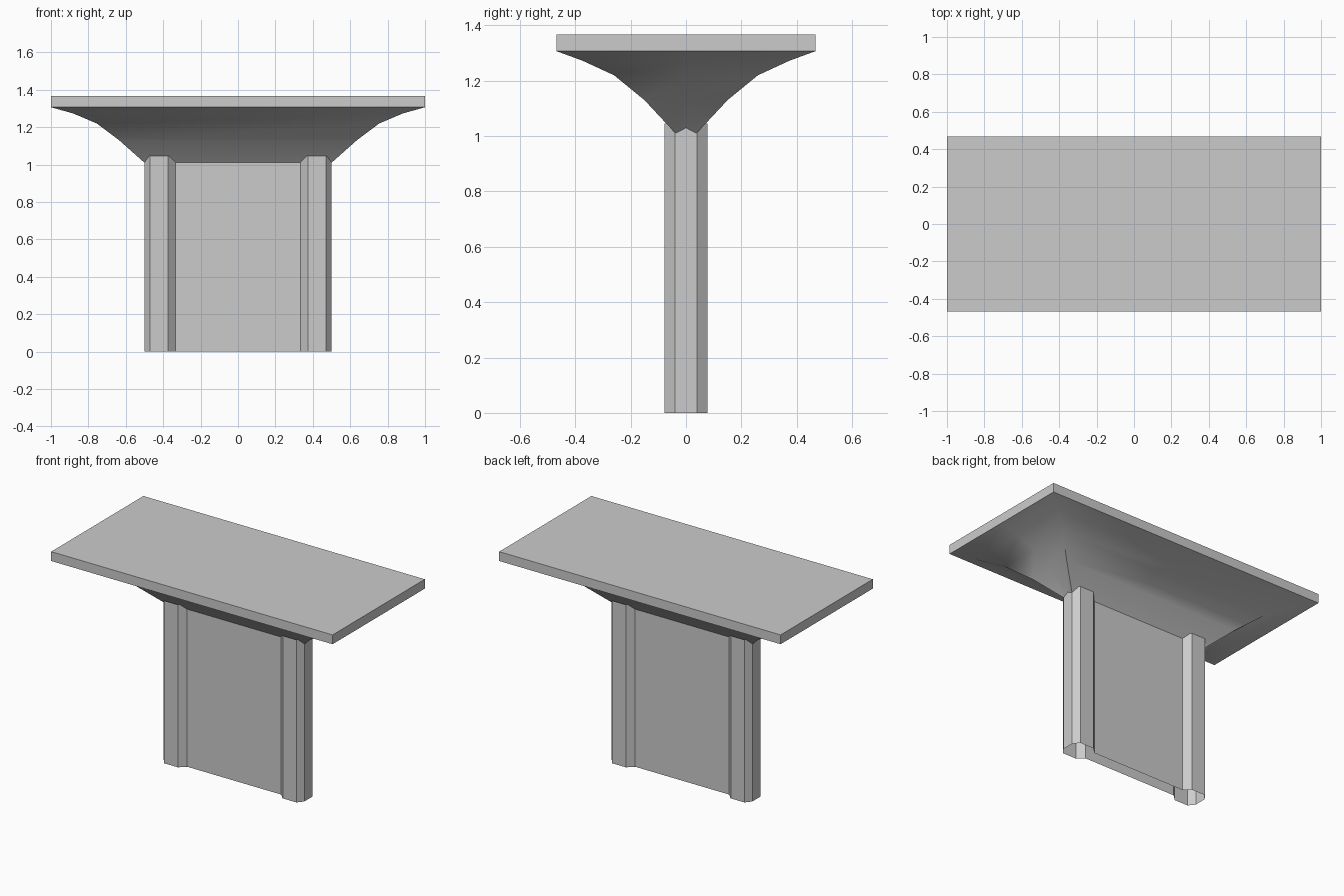
import bpy
import bmesh
from math import radians

if "Cube" in bpy.data.objects:
    bpy.data.objects.remove(bpy.data.objects["Cube"])


def make_object(name, bm):
    bmesh.ops.recalc_face_normals(bm, faces=bm.faces)
    mesh = bpy.data.meshes.new(name)
    bm.to_mesh(mesh)
    bm.free()
    obj = bpy.data.objects.new(name, mesh)
    bpy.context.collection.objects.link(obj)
    return obj


def loft(name, rings):
    """Skin closed rings of equal length, leaving both ends open."""
    bm = bmesh.new()
    loops = [[bm.verts.new(p) for p in ring] for ring in rings]
    n = len(loops[0])
    for a, b in zip(loops, loops[1:]):
        for i in range(n):
            j = (i + 1) % n
            bm.faces.new((a[i], a[j], b[j], b[i]))
    return make_object(name, bm)


# Support: wall with an eight-sided post at each end, one hollow outline
quarter = [(0.50, 0.04), (0.47, 0.078), (0.373, 0.078), (0.333, 0.04)]
half = quarter + [(-x, y) for x, y in reversed(quarter)]
outline = half + [(-x, -y) for x, y in half]
loft("support_wall", [[(x, y, z) for x, y in outline] for z in (0, 1.045)])

# Flared capital: rectangular rings widening up to the slab
# (half length, half depth, height, height at the middle of the ends)
profile = [(0.50, 0.038, 1.01, 1.03), (0.635, 0.15, 1.13, 1.135),
           (0.755, 0.26, 1.22, 1.22), (0.88, 0.375, 1.273, 1.273),
           (1.0, 0.468, 1.307, 1.307)]
rings = []
for x, y, z, zm in profile:
    rings.append([(x, -y, z), (x, 0, zm), (x, y, z),
                  (-x, y, z), (-x, 0, zm), (-x, -y, z)])
capital = loft("flared_capital", rings)

# Flat top slab
bm = bmesh.new()
bmesh.ops.create_cube(bm, size=1)
bmesh.ops.scale(bm, vec=(2.0, 0.936, 0.06), verts=bm.verts)
bmesh.ops.translate(bm, vec=(0, 0, 1.337), verts=bm.verts)
make_object("top_slab", bm)

# Soft shading on the flare, keeping its corner creases
bpy.ops.object.select_all(action='DESELECT')
capital.select_set(True)
bpy.context.view_layer.objects.active = capital
bpy.ops.object.shade_smooth_by_angle(angle=radians(35))
